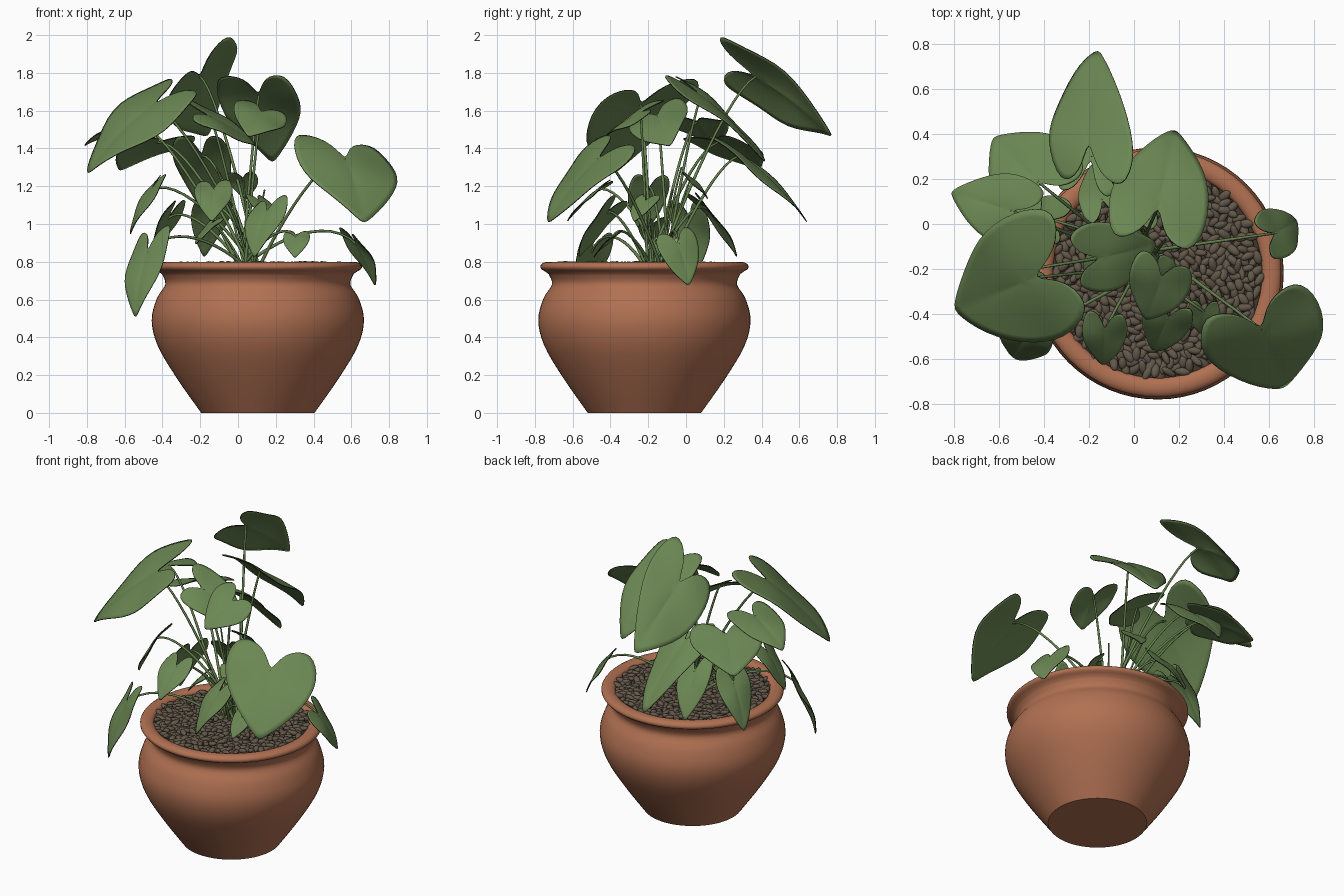
import bpy, bmesh, math, random
from mathutils import Vector, Matrix

if "Cube" in bpy.data.objects:
    bpy.data.objects.remove(bpy.data.objects["Cube"])

random.seed(4)
CX, CY = 0.105, -0.22  # pot axis


def material(name, rgb):
    m = bpy.data.materials.new(name)
    m.diffuse_color = (*rgb, 1)
    m.use_nodes = True
    m.node_tree.nodes["Principled BSDF"].inputs["Base Color"].default_value = m.diffuse_color
    return m


TERRACOTTA = material("terracotta", (0.44, 0.165, 0.085))
GREEN = material("leaf green", (0.148, 0.245, 0.088))
STEM = material("stem green", (0.13, 0.22, 0.075))
EDGE = material("dark leaf edge", (0.02, 0.025, 0.012))
PEBBLE = material("pebble brown", (0.125, 0.097, 0.068))
SOIL = material("dark soil", (0.05, 0.038, 0.026))


def add_object(name, bm, *mats):
    me = bpy.data.meshes.new(name)
    bmesh.ops.recalc_face_normals(bm, faces=bm.faces)
    bm.to_mesh(me)
    bm.free()
    me.shade_smooth()
    ob = bpy.data.objects.new(name, me)
    bpy.context.collection.objects.link(ob)
    for m in mats:
        me.materials.append(m)
    return ob


def smooth_curve(pts, steps=4):
    """Catmull-Rom curve through the points."""
    p = [Vector(q) for q in [pts[0], *pts, pts[-1]]]
    out = []
    for a, b, c, d in zip(p, p[1:], p[2:], p[3:]):
        for t in (k / steps for k in range(steps)):
            out.append(b + (c - a) * t / 2 + (2 * a - 5 * b + 4 * c - d) * t * t / 2
                       + (3 * b - a - 3 * c + d) * t ** 3 / 2)
    return [tuple(v) for v in out] + [pts[-1]]


def lathe(name, profile, mat, steps=64):
    bm = bmesh.new()
    vs = [bm.verts.new((r, 0, z)) for r, z in profile]
    es = [bm.edges.new(p) for p in zip(vs, vs[1:])]
    bmesh.ops.spin(bm, geom=vs + es, axis=(0, 0, 1), cent=(0, 0, 0),
                   angle=2 * math.pi, steps=steps, use_duplicate=False)
    bmesh.ops.remove_doubles(bm, verts=bm.verts, dist=0.0005)
    bmesh.ops.translate(bm, verts=bm.verts, vec=(CX, CY, 0))
    ob = add_object(name, bm, mat)
    bpy.context.view_layer.objects.active = ob
    ob.select_set(True)
    bpy.ops.object.shade_smooth_by_angle(angle=math.radians(45))
    ob.select_set(False)


# Pot: flat foot, round belly, narrow neck, rolled rim, hollow inside
belly = smooth_curve([(0.30, 0), (0.43, 0.185), (0.53, 0.355), (0.562, 0.49),
                      (0.535, 0.605), (0.49, 0.68), (0.507, 0.735)])
rim = [(0.509 + 0.043 * math.cos(a), 0.774 + 0.026 * math.sin(a))
       for a in (math.radians(-60 + 24 * k) for k in range(11))]
lathe("pot", [(0, 0)] + belly + rim + [(0.47, 0.72), (0.46, 0.66), (0, 0.66)], TERRACOTTA)
lathe("soil", [(0, 0.765), (0.47, 0.765)], SOIL)

# Pebbles: flattened ovals scattered in a spiral
bm = bmesh.new()
COUNT = 560
for i in range(COUNT):
    r = 0.458 * math.sqrt((i + 0.5) / COUNT)
    a = i * 2.39996
    pos = (CX + r * math.cos(a), CY + r * math.sin(a), 0.776 + random.uniform(-0.008, 0.010))
    rot = Matrix.Rotation(random.uniform(0, 6.28), 4, 'Z') @ Matrix.Rotation(random.uniform(-.4, .4), 4, 'Y')
    size = Matrix.Diagonal((random.uniform(.028, .040), random.uniform(.015, .021), .015, 1))
    bmesh.ops.create_icosphere(bm, subdivisions=2, radius=1, matrix=Matrix.Translation(pos) @ rot @ size)
add_object("pebbles", bm, PEBBLE)

# Half outline of a heart-shaped leaf (across, along), from tip to stalk notch
HALF = smooth_curve([(0, 1), (.36, .79), (.87, .38), (1.02, -.04), (.78, -.38), (.27, -.30), (0, 0)], 2)
OUTLINE = HALF + [(-u, v) for u, v in HALF[-2:0:-1]]
RINGS = 5


def leaf(name, base, heading, reach, drop, width, roll=0, arch=0.07):
    """Heart leaf growing from base along a compass heading and falling by drop."""
    h, r = math.radians(heading), math.radians(roll)
    along = Vector((reach * math.cos(h), reach * math.sin(h), -drop))
    side = width * Vector((math.sin(h) * math.cos(r), -math.cos(h) * math.cos(r), math.sin(r)))
    base = Vector(base)
    normal = side.cross(along).normalized()
    if normal.z < 0:
        normal = -normal
    length = along.length
    phase = random.uniform(0, 6.28)

    def place(u, v):
        lift = arch * (2.4 * v * (1 - v) - 0.5 * u * u)
        lift += 0.10 * abs(u) * math.exp(-3 * abs(u))  # raised halves beside midrib
        lift += 0.04 * u * math.sin(6 * v + phase)
        return base + along * v + side * u + normal * lift * length

    bm = bmesh.new()
    cv = 0.08
    centre = bm.verts.new(place(0, cv))
    rings = [[bm.verts.new(place(u * k / RINGS, cv + (v - cv) * k / RINGS)) for u, v in OUTLINE]
             for k in range(1, RINGS + 1)]
    n = len(OUTLINE)
    for j in range(n):
        q = (j + 1) % n
        bm.faces.new((centre, rings[0][j], rings[0][q]))
        for a, b in zip(rings, rings[1:]):
            bm.faces.new((a[j], b[j], b[q], a[q]))
    ob = add_object(name, bm, GREEN, EDGE)
    sub = ob.modifiers.new("smooth", 'SUBSURF')
    sub.levels = sub.render_levels = 1
    sol = ob.modifiers.new("thickness", 'SOLIDIFY')
    sol.thickness = 0.005
    sol.offset = 0
    sol.material_offset_rim = 1


def stem(name, root, end, rise, radius=0.008):
    """Stalk that leaves the soil steeply and arcs over to the leaf."""
    root, end = Vector(root), Vector(end)
    cu = bpy.data.curves.new(name, 'CURVE')
    cu.dimensions = '3D'
    cu.bevel_depth = radius
    cu.bevel_resolution = 2
    cu.resolution_u = 12
    sp = cu.splines.new('BEZIER')
    sp.bezier_points.add(1)
    a, b = sp.bezier_points
    a.co, b.co = root, end
    a.handle_left = a.handle_right = root.lerp(end, 0.27) + Vector((0, 0, rise * 0.6))
    b.handle_right = end
    b.handle_left = root.lerp(end, 0.75) + Vector((0, 0, rise))
    a.radius, b.radius = 1.15, 0.75
    ob = bpy.data.objects.new(name, cu)
    bpy.context.collection.objects.link(ob)
    cu.materials.append(STEM)


# Leaves: name, stalk point, heading, reach, drop, half width, optional roll
LEAVES = [
    ("tall_back", (-.20, .37, 1.78), 84, .41, .32, .24, 42),
    ("upper_back", (.11, .08, 1.68), 78, .35, .36, .22),
    ("back_left", (-.43, .19, 1.43), 135, .28, .15, .22),
    ("lower_back", (-.19, .30, 1.36), 81, .35, .36, .15),
    ("far_left", (-.55, .06, 1.54), 163, .28, .13, .16),
    ("large_left", (-.45, -.24, 1.63), 202, .38, .37, .30, 12),
    ("middle", (-.15, -.15, 1.57), 15, .26, .16, .17, -25),
    ("middle_front", (.12, -.24, 1.59), 250, .20, .13, .15, 20),
    ("right", (.57, -.47, 1.34), 290, .28, .34, .28, 8),
    ("right_rim", (.63, -.04, .89), 30, .11, .22, .12, -12),
    ("front", (.15, -.42, 1.06), 247, .16, .24, .11, -10),
    ("front_left", (-.13, -.47, 1.18), 267, .16, .17, .10),
    ("small_front", (.31, -.39, .93), 265, .10, .11, .07),
    ("low_back", (-.14, .11, 1.08), 104, .165, .26, .105),
    ("left_rim", (-.37, .02, 1.03), 158, .11, .28, .11),
    ("left_hanging", (-.48, -.50, .85), 236, .11, .35, .125, -14),
    ("left_side", (-.46, -.20, 1.18), 195, .115, .24, .11),
]
for i, (name, base, *shape) in enumerate(LEAVES):
    leaf(name + "_leaf", base, *shape)
    a = i * 2.4
    root = Vector((0.06 + 0.05 * math.cos(a), -0.15 + 0.06 * math.sin(a), 0.76))
    spread = (Vector(base) - root).xy.length
    stem(name + "_stem", root, base, 0.06 + 0.22 * spread)

# Young shoots in the middle of the clump, alternate ones carrying a small leaf
for i in range(6):
    a = math.radians(200 + 60 * i)
    out = Vector((math.cos(a), math.sin(a), 0))
    root = Vector((0.06, -0.15, 0.76)) + out * 0.03
    end = Vector((0, -0.12, 1.0 + 0.06 * i)) + out * 0.15
    stem(f"shoot_{i + 1}", root, end, 0.06, 0.006)
    if i % 2 == 0:
        leaf(f"shoot_leaf_{i + 1}", end, math.degrees(a), 0.09, 0.11, 0.08)
